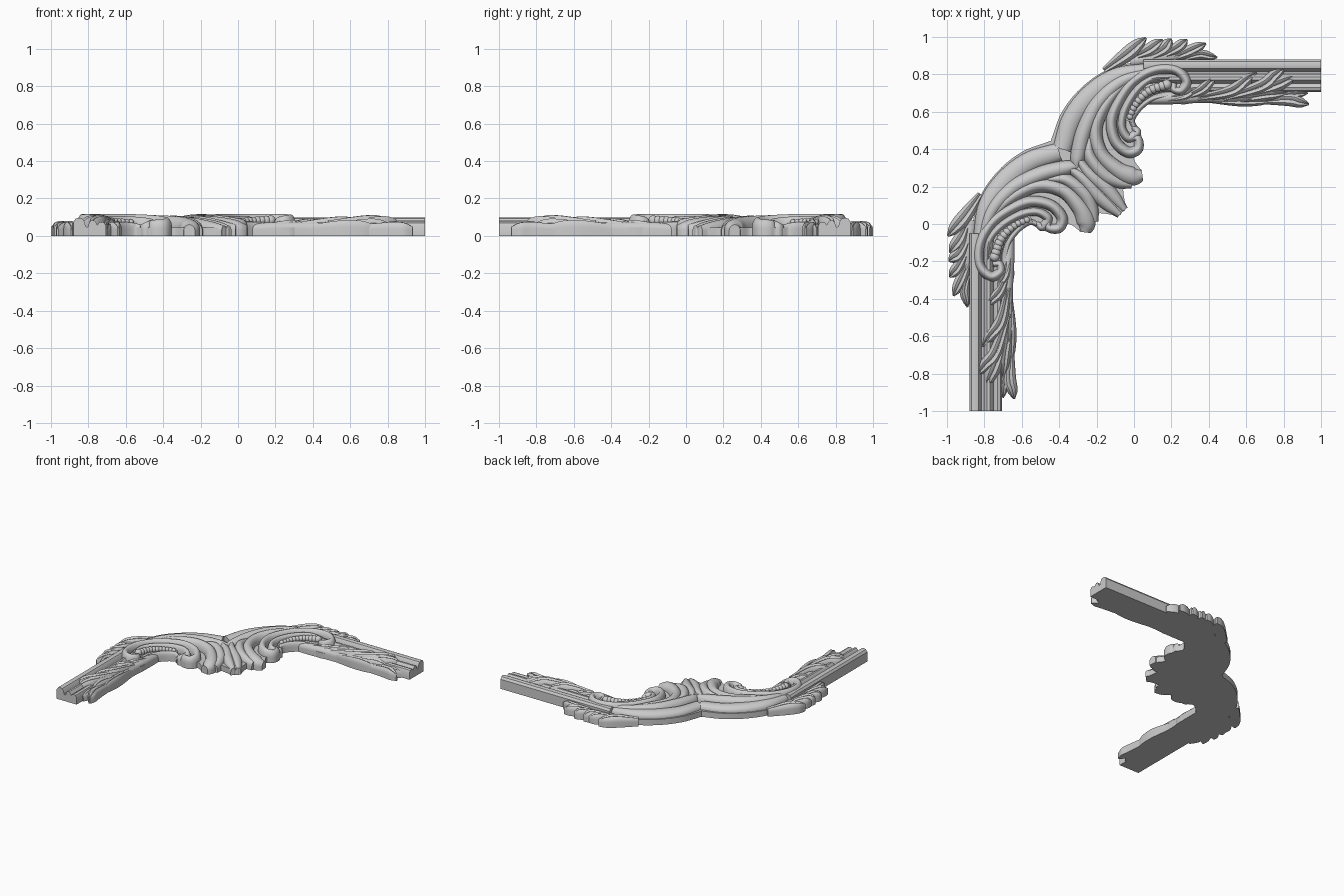
import bpy, bmesh, math
from mathutils import Vector, Matrix

# Reflection across the corner diagonal: (x, y) -> (-y, -x)
MIRROR = Matrix(((0, -1, 0, 0), (-1, 0, 0, 0), (0, 0, 1, 0), (0, 0, 0, 1)))


def finish(name, bm, angle=40):
    """Make the part and its mirrored twin."""
    bmesh.ops.recalc_face_normals(bm, faces=bm.faces)
    for suffix in ("right", "left"):
        me = bpy.data.meshes.new(name)
        bm.to_mesh(me)
        ob = bpy.data.objects.new(name + "_" + suffix, me)
        bpy.context.collection.objects.link(ob)
        if suffix == "left":
            me.transform(MIRROR)
            me.flip_normals()
        bpy.ops.object.select_all(action='DESELECT')
        ob.select_set(True)
        bpy.context.view_layer.objects.active = ob
        bpy.ops.object.shade_smooth_by_angle(angle=math.radians(angle))
    bm.free()


def spline(pts, n=8):
    """Catmull-Rom through points of any dimension."""
    p = [Vector(q) for q in pts]
    p = [p[0] * 2 - p[1]] + p + [p[-1] * 2 - p[-2]]
    out = []
    for i in range(1, len(p) - 2):
        a, b, c, d = p[i - 1:i + 3]
        for k in range(n):
            t = k / n
            out.append(0.5 * (b * 2 + (c - a) * t + (a * 2 - b * 5 + c * 4 - d) * t * t
                              + (b * 3 - a - c * 3 + d) * t ** 3))
    return out + [p[-2]]


def prism(bm, ring_a, ring_b):
    a = [bm.verts.new(v) for v in ring_a]
    b = [bm.verts.new(v) for v in ring_b]
    for i in range(len(a)):
        j = (i + 1) % len(a)
        bm.faces.new((a[i], a[j], b[j], b[i]))
    bm.faces.new(a)
    bm.faces.new(b)


def ridge(bm, pts, vein=0.0, wall=0.4, sides=12):
    """Domed strip on z = 0; each point is (x, y, half width, height)."""
    path = spline([Vector(p) for p in pts])
    rings = []
    for i, q in enumerate(path):
        d = path[min(i + 1, len(path) - 1)] - path[max(i - 1, 0)]
        nrm = Vector((-d[1], d[0])).normalized()
        w, h = max(q[2], 0.002), q[3]
        prof = [(1, 0)]
        for k in range(sides + 1):
            t = math.pi * k / sides
            c = math.cos(t)
            prof.append((c, (wall + (1 - wall) * math.sin(t)) * (1 - vein * math.exp(-c * c * 14))))
        prof.append((-1, 0))
        rings.append([bm.verts.new((q[0] + nrm.x * w * u, q[1] + nrm.y * w * u, h * v))
                      for u, v in prof])
    for r, s in zip(rings, rings[1:]):
        for i in range(len(r)):
            j = (i + 1) % len(r)
            bm.faces.new((r[i], r[j], s[j], s[i]))
    bm.faces.new(rings[0])
    bm.faces.new(rings[-1])


def leaf(bm, a, m, b, w, h, vein=0.22):
    """Pointed leaf from a through m to tip b."""
    ridge(bm, [(*a, w * 0.45, h * 0.75), (*m, w, h), (*(Vector(m).lerp(Vector(b), 0.6)), w * 0.85, h * 0.95),
               (*b, w * 0.15, h * 0.65)], vein, 0.5)


# Straight moulded rail
bm = bmesh.new()
prof = [(.88, 0), (.88, .075), (.868, .092), (.85, .097), (.832, .092), (.82, .075), (.815, .05),
        (.802, .047), (.796, .072), (.785, .083), (.77, .083), (.758, .07), (.752, .058),
        (.744, .07), (.73, .076), (.715, .07), (.706, .052), (.706, 0)]
prism(bm, [(0.05, y, z) for y, z in prof], [(1, y, z) for y, z in prof])
finish("rail", bm, 35)

# Flat backing plate that carries the ornament
bm = bmesh.new()
edge = spline([(-.445, .445), (-.385, .6), (-.28, .73), (-.14, .825), (.05, .87), (.3, .87), (.32, .66),
               (.17, .645), (.06, .64), (0, .57), (.03, .5), (.045, .42), (0, .35), (.04, .28),
               (.02, .22), (-.055, .2), (-.045, .085), (-.065, .065)], 5)
prism(bm, [(v.x, v.y, 0) for v in edge], [(v.x, v.y, .045) for v in edge])
finish("backing_plate", bm)

# Broad outer moulding and the flowing ridges beside it
bm = bmesh.new()
ridge(bm, [(-.385, .40, .05, .085), (-.33, .56, .055, .088), (-.225, .69, .058, .092),
           (-.09, .785, .05, .095), (.08, .83, .03, .085)], 0, .55)
ridge(bm, [(.12, .825, .02, .09), (-.06, .765, .04, .11), (-.19, .65, .045, .116), (-.265, .5, .045, .112),
           (-.30, .36, .04, .10), (-.31, .30, .02, .085)], 0, .5)
finish("outer_band", bm)

# Shell strands sweeping into the lobes of the centre
bm = bmesh.new()
ridge(bm, [(.0, .79, .015, .09), (-.13, .67, .035, .112), (-.205, .52, .038, .112), (-.18, .38, .04, .108),
           (-.09, .29, .045, .10), (-.01, .255, .05, .085), (.045, .26, .03, .06)], 0, .45)
ridge(bm, [(-.24, .46, .02, .09), (-.235, .36, .035, .108), (-.16, .265, .04, .10), (-.08, .225, .035, .08),
           (-.01, .21, .02, .06)], 0, .45)
ridge(bm, [(-.31, .36, .02, .09), (-.24, .27, .035, .10), (-.16, .2, .04, .09), (-.1, .135, .035, .075),
           (-.05, .075, .02, .055)], 0, .45)
finish("shell_strands", bm)

# Centre lobe lying on the diagonal
bm = bmesh.new()
ridge(bm, [(-.33, .33, .02, .08), (-.24, .24, .035, .085), (-.14, .14, .035, .07), (-.065, .065, .02, .05)], 0, .5)
finish("centre_lobe", bm)

# Large C-scroll with a curl at both ends
bm = bmesh.new()
ridge(bm, [(.215, .755, .018, .085), (.215, .72, .022, .10), (.255, .715, .026, .11), (.28, .765, .028, .115),
           (.22, .825, .028, .116), (.11, .825, .028, .118), (.0, .765, .028, .118), (-.075, .67, .03, .118),
           (-.12, .555, .03, .116), (-.10, .445, .03, .11), (-.035, .385, .03, .10), (.02, .40, .028, .09),
           (.02, .455, .024, .085), (-.02, .46, .016, .08)], 0, .45)
ridge(bm, [(.19, .785, .01, .09), (.09, .775, .018, .10), (.01, .71, .02, .105), (-.05, .61, .022, .105),
           (-.065, .52, .022, .10), (-.03, .46, .024, .09), (.015, .49, .024, .075), (-.005, .52, .012, .06)], 0, .5)
ridge(bm, [(.20, .69, .012, .07), (.1, .67, .015, .075), (.03, .62, .016, .075), (-.01, .56, .016, .07),
           (.0, .52, .014, .06)], 0, .5)
finish("c_scroll", bm)

# Graduated string of beads inside the scroll
bm = bmesh.new()
beads = spline([(.175, .745), (.08, .71), (.01, .64), (-.03, .55)], 4)
for i, p in enumerate(beads[:-1]):
    r = .027 - .0009 * i
    bmesh.ops.create_uvsphere(bm, u_segments=14, v_segments=8, radius=r,
                              matrix=Matrix.Translation((p.x, p.y, .083 - .001 * i)))
finish("beads", bm, 60)
bm = bmesh.new()
ridge(bm, [(*p, .03, .07) for p in beads[::4]], 0, .8)
finish("bead_bed", bm)

# Leaves climbing over the outside edge
bm = bmesh.new()
leaf(bm, (-.16, .82), (-.04, .905), (.065, .995), .04, .085)
ridge(bm, [(-.02, .87, .03, .06), (.2, .9, .03, .06), (.40, .885, .02, .05)], 0, .6)
for a, m, b, w in [((.0, .89), (.08, .93), (.155, .985), .035), ((.07, .88), (.16, .935), (.2, .99), .035),
                   ((.14, .89), (.23, .94), (.285, .985), .032), ((.2, .88), (.29, .92), (.385, .965), .032),
                   ((.26, .88), (.35, .905), (.445, .89), .026)]:
    leaf(bm, a, m, b, w, .08)
finish("outer_leaves", bm)

# Leaf garland running along the inside of the rail
bm = bmesh.new()
ridge(bm, [(.06, .66, .02, .06), (.2, .675, .035, .075), (.4, .68, .032, .075), (.6, .675, .04, .075),
           (.78, .68, .03, .07)], 0, .5)
for a, m, b, w, h in [((.14, .66), (.26, .685), (.35, .735), .03, .09), ((.26, .67), (.36, .715), (.445, .795), .03, .098),
                      ((.34, .67), (.52, .71), (.655, .81), .035, .11), ((.48, .67), (.68, .735), (.81, .84), .038, .118),
                      ((.56, .68), (.74, .735), (.87, .79), .036, .112), ((.5, .65), (.68, .685), (.82, .70), .03, .098),
                      ((.4, .66), (.56, .655), (.74, .655), .026, .09), ((.62, .66), (.82, .665), (.935, .64), .034, .08),
                      ((.7, .67), (.83, .69), (.93, .70), .022, .07)]:
    leaf(bm, a, m, b, w, h)
finish("leaf_garland", bm)
